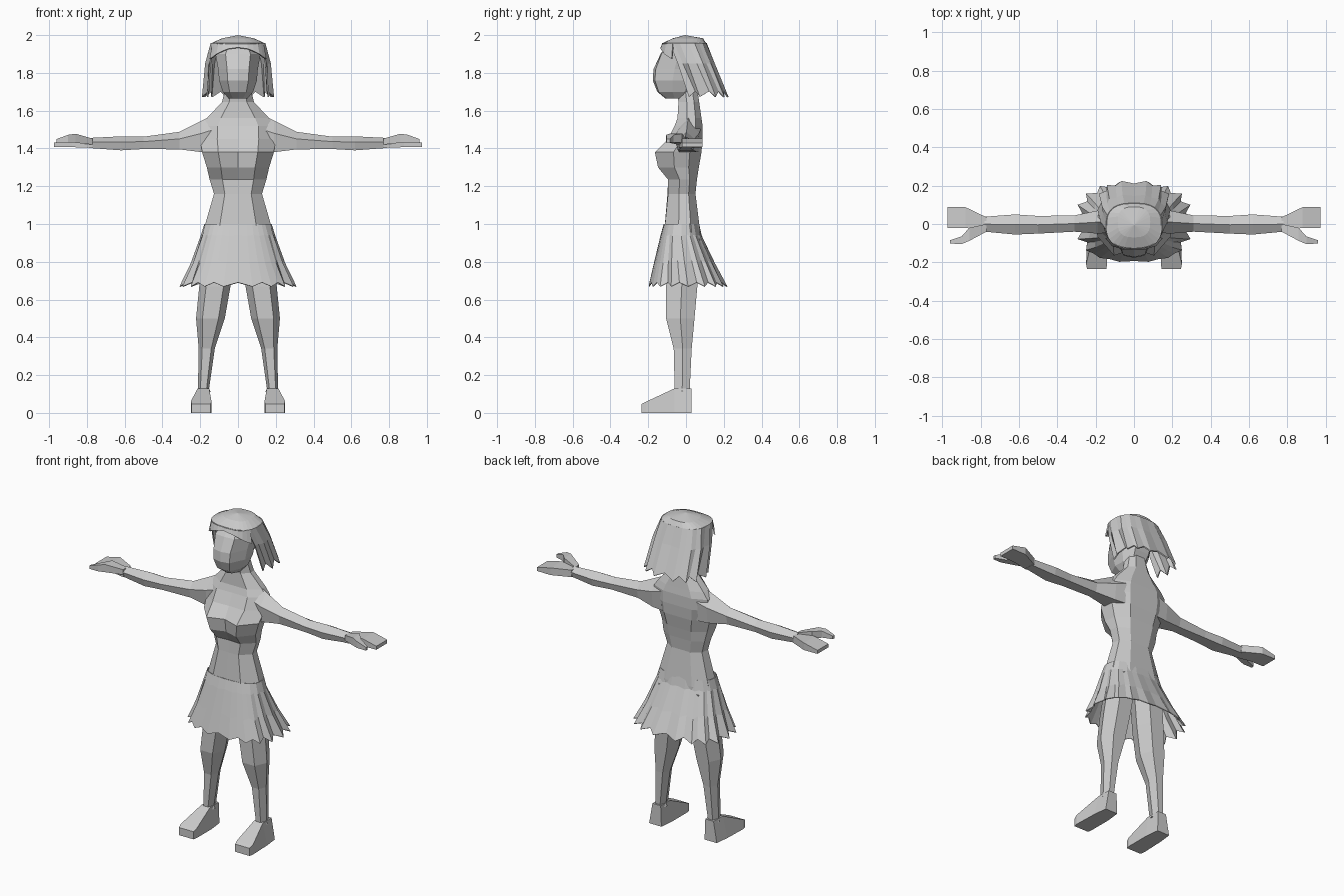
import bpy, bmesh, math
from mathutils import Vector

grey = bpy.data.materials.new("plain_grey")
grey.diffuse_color = (0.6, 0.6, 0.6, 1)


def loft(name, rings, closed=True, caps=True, thick=0.0, mirror=False):
    """Skin a list of equal-length point rings."""
    bm = bmesh.new()
    vr = [[bm.verts.new(p) for p in r] for r in rings]
    n = len(rings[0])
    for a, b in zip(vr, vr[1:]):
        for i in range(n if closed else n - 1):
            j = (i + 1) % n
            bm.faces.new((a[i], a[j], b[j], b[i]))
    if caps:
        bm.faces.new(vr[0][::-1])
        bm.faces.new(vr[-1])
    bmesh.ops.remove_doubles(bm, verts=bm.verts, dist=0.0005)
    bmesh.ops.recalc_face_normals(bm, faces=bm.faces)
    me = bpy.data.meshes.new(name)
    bm.to_mesh(me)
    bm.free()
    ob = bpy.data.objects.new(name, me)
    bpy.context.collection.objects.link(ob)
    me.materials.append(grey)
    if thick:
        ob.modifiers.new("thickness", 'SOLIDIFY').thickness = thick
    if mirror:
        m = ob.modifiers.new("mirror", 'MIRROR')
        m.use_clip = m.use_mirror_merge = False
    return ob


def body_ring(z, w, yc, yf, yb, k=0.55):
    """Ten-sided section: centre front, front, side and back points."""
    d = yb - yf
    half = [(k * w, yf), (w, yf + 0.4 * d), (w * 0.95, yb - 0.25 * d), (0.5 * w, yb)]
    pts = [(0, yc)] + half + [(0, yb)] + [(-x, y) for x, y in reversed(half)]
    return [(x, y, z) for x, y in pts]


def box_ring(x0, x1, y0, y1, z):
    """Six-sided limb section."""
    ym, d = (y0 + y1) / 2, (x1 - x0) * 0.22
    return [(x0 + d, y0, z), (x1 - d, y0, z), (x1, ym, z),
            (x1 - d, y1, z), (x0 + d, y1, z), (x0, ym, z)]


# Torso from hips to neck: z, half width, centre front, front, back
loft("torso", [body_ring(*r) for r in [
    (0.86, 0.16, -0.09, -0.09, 0.08), (0.96, 0.185, -0.115, -0.115, 0.075),
    (1.16, 0.127, -0.098, -0.095, 0.05), (1.235, 0.15, -0.09, -0.095, 0.058),
    (1.30, 0.165, -0.12, -0.148, 0.068), (1.38, 0.19, -0.13, -0.165, 0.082),
    (1.45, 0.20, -0.09, -0.095, 0.088), (1.52, 0.195, -0.058, -0.06, 0.088),
    (1.56, 0.165, -0.045, -0.045, 0.082), (1.645, 0.085, -0.04, -0.04, 0.07),
    (1.74, 0.06, -0.05, -0.05, 0.055)]])

# Head
loft("head", [body_ring(*r) for r in [
    (1.665, 0.05, -0.11, -0.10, 0.0), (1.70, 0.08, -0.152, -0.145, 0.04),
    (1.76, 0.10, -0.176, -0.165, 0.07), (1.82, 0.105, -0.172, -0.16, 0.09),
    (1.90, 0.12, -0.135, -0.13, 0.09), (1.95, 0.09, -0.10, -0.09, 0.06)]])


def arm_ring(x, y0, y1, z0, z1):
    ym = (y0 + y1) / 2
    return [(x, y0, z0 + 0.6 * (z1 - z0)), (x, y0 + 0.012, z0), (x, y1 - 0.012, z0),
            (x, y1, z0 + 0.6 * (z1 - z0)), (x, ym, z1)]


# Arms, flat hands and thumbs
loft("arm", [arm_ring(*r) for r in [
    (0.12, -0.045, 0.078, 1.38, 1.585), (0.19, -0.05, 0.07, 1.38, 1.548),
    (0.31, -0.04, 0.045, 1.395, 1.488), (0.50, -0.05, 0.042, 1.397, 1.462),
    (0.62, -0.055, 0.05, 1.39, 1.464), (0.78, -0.04, 0.038, 1.402, 1.456)]], mirror=True)
loft("hand", [[(x, y0, z0), (x, y1, z0), (x, y1, z1), (x, y0, z1)] for x, y0, y1, z0, z1 in [
    (0.77, -0.037, 0.035, 1.403, 1.447), (0.88, -0.02, 0.088, 1.407, 1.452),
    (0.975, -0.02, 0.088, 1.408, 1.43)]], mirror=True)
loft("thumb", [[(x, y0, z0), (x, y1, z0), (x, y1, z1), (x, y0, z1)] for x, y0, y1, z0, z1 in [
    (0.77, -0.04, 0.0, 1.42, 1.452), (0.86, -0.088, -0.02, 1.43, 1.478),
    (0.90, -0.105, -0.065, 1.432, 1.472), (0.96, -0.102, -0.085, 1.43, 1.45)]], mirror=True)

# Legs: inner x, outer x, front, back, z
loft("leg", [box_ring(*r) for r in [
    (0.145, 0.22, -0.065, 0.025, 0.11), (0.153, 0.212, -0.06, 0.02, 0.13),
    (0.123, 0.208, -0.065, 0.03, 0.34), (0.07, 0.222, -0.105, 0.045, 0.50),
    (0.04, 0.205, -0.105, 0.06, 0.67), (0.005, 0.175, -0.09, 0.075, 0.92)]], mirror=True)

# Feet as wedges: back to toe
loft("foot", [[(x0, y, 0), (x1, y, 0), (x3, y, h), (x2, y, h)] for y, x0, x1, x2, x3, h in [
    (0.03, 0.15, 0.235, 0.155, 0.212, 0.13), (-0.06, 0.14, 0.245, 0.153, 0.214, 0.13),
    (-0.21, 0.14, 0.25, 0.14, 0.25, 0.06), (-0.235, 0.145, 0.245, 0.145, 0.245, 0.048)]],
    mirror=True)


def power(v, e):
    return math.copysign(abs(v) ** e, v)


# Pleated skirt: z, x radius, front, back, pleat depth
N = 36
skirt = []
for z, rx, yf, yb, depth in [(1.0, 0.178, -0.118, 0.07, 0.0), (0.94, 0.198, -0.135, 0.085, 0.03),
                             (0.80, 0.25, -0.17, 0.155, 0.06), (0.68, 0.31, -0.20, 0.222, 0.09)]:
    ring = []
    for i in range(N):
        a = math.tau * i / N
        c, s = math.cos(a), math.sin(a)
        fold = 1 - (depth * (0.35 if s < -0.7 else 1.3) if i % 2 else 0)
        x = rx * power(c, 0.8) * fold
        y = (yf + yb) / 2 + (yb - yf) / 2 * power(s, 0.8) * fold
        ring.append((x, y, z + (0.12 * depth if i % 2 else -0.12 * depth)))
    skirt.append(ring)
loft("skirt", skirt, caps=False, thick=0.005)


# Hair: a crown, long strands at sides and back, and a short fringe
def hair_arc(a0, a1, n, z, rx, ry, yc, fold=0.0, zfun=None):
    pts = []
    for i in range(n + 1):
        a = math.radians(a0 + (a1 - a0) * i / n)
        f = 1 - (fold if i % 2 else 0)
        dz = zfun(i, a) if zfun else 0
        pts.append((rx * f * power(math.cos(a), 0.75),
                    yc + ry * f * power(math.sin(a), 0.75), z + dz))
    return pts


crown = [[(0, -0.005, 2.0)] * 24,
         hair_arc(0, 345, 23, 1.983, 0.085, 0.08, 0.01),
         hair_arc(0, 345, 23, 1.955, 0.145, 0.118, -0.01)]
loft("hair_crown", crown, caps=False, thick=0.008)
loft("hair_strands", [
    hair_arc(-35, 215, 18, 1.957, 0.146, 0.118, -0.008),
    hair_arc(-35, 215, 18, 1.85, 0.175, 0.12, 0.035, 0.07),
    hair_arc(-35, 215, 18, 1.685, 0.192, 0.128, 0.10, 0.13,
             lambda i, a: 0.018 if i % 2 else -0.012)],
    closed=False, caps=False, thick=0.008)
loft("hair_fringe", [
    hair_arc(-155, -25, 10, 1.957, 0.146, 0.118, -0.008),
    hair_arc(-155, -25, 10, 1.935, 0.162, 0.13, -0.008, 0.03,
             lambda i, a: -0.07 * abs(math.cos(a)) ** 1.5)],
    closed=False, caps=False, thick=0.008)
